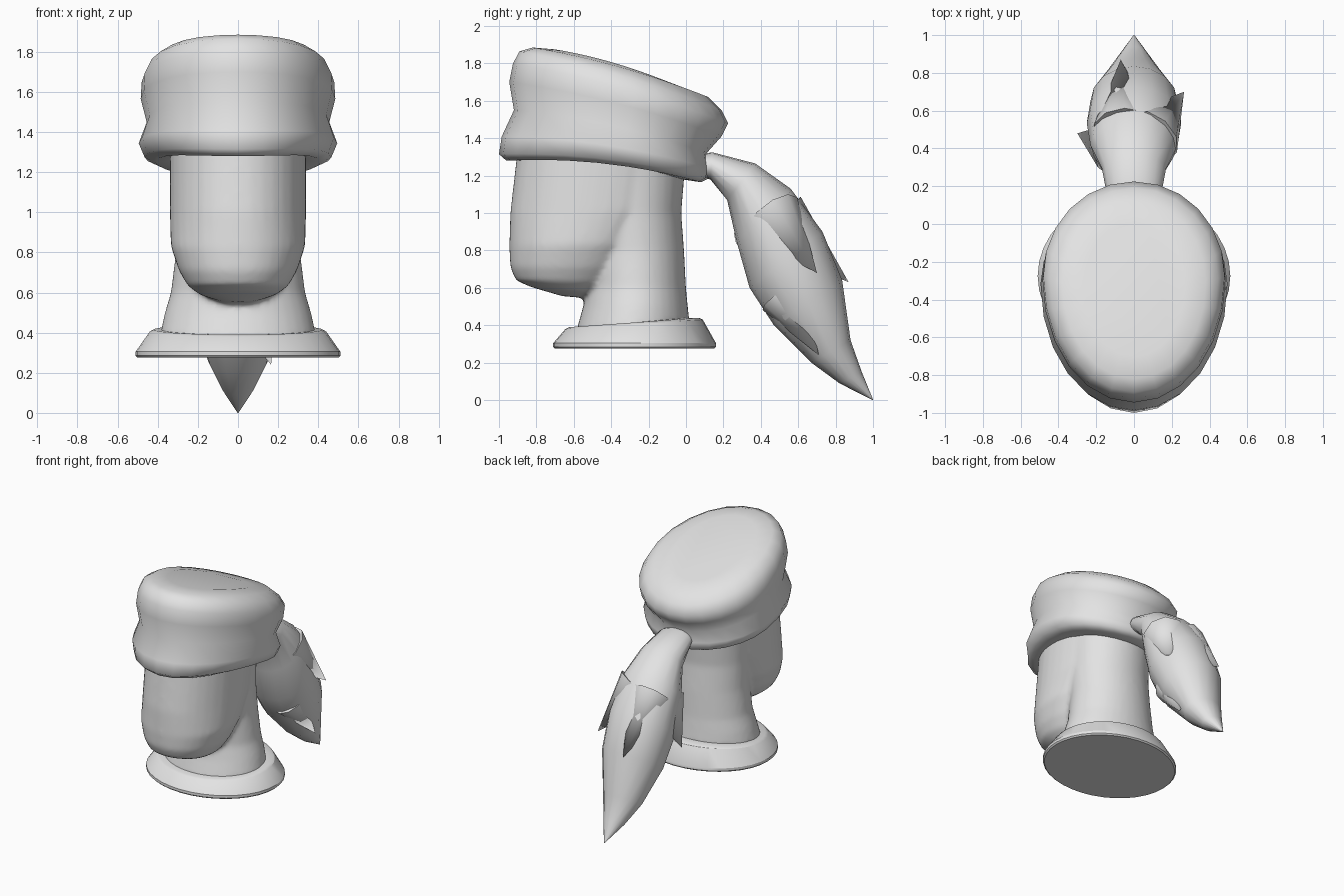
import bpy, bmesh, math
from mathutils import Vector

cube = bpy.data.objects.get("Cube")
if cube:
    bpy.data.objects.remove(cube, do_unlink=True)

grey = bpy.data.materials.new("plain light grey")
grey.use_nodes = True
grey.diffuse_color = (0.77, 0.77, 0.77, 1)
grey.node_tree.nodes["Principled BSDF"].inputs["Base Color"].default_value = grey.diffuse_color


def signed_power(v, p):
    return math.copysign(abs(v) ** p, v)


def loft(bm, rings, sides=28, power=2.0, widest=(0.5, 0.5), bow=(0.0, 0.0)):
    """Rings are (front y, front z, back y, back z, half width), closed by caps.
    widest is the fraction of depth at which the first and last ring are widest,
    bow is how far the middle of the first and last ring is raised."""
    loops = []
    for n, (fy, fz, by, bz, w) in enumerate(rings):
        k = n / (len(rings) - 1)
        mid = widest[0] + (widest[1] - widest[0]) * k
        lift = bow[0] + (bow[1] - bow[0]) * k
        loop = []
        for i in range(sides):
            a = math.tau * i / sides
            s = signed_power(math.sin(a), 2 / power)
            c = signed_power(math.cos(a), 2 / power)
            t = mid + c * ((1 - mid) if c > 0 else mid)
            z = fz + (bz - fz) * t + lift * 4 * t * (1 - t)
            loop.append(bm.verts.new((w * s, fy + (by - fy) * t, z)))
        loops.append(loop)
    for a, b in zip(loops, loops[1:]):
        for i in range(sides):
            j = (i + 1) % sides
            bm.faces.new((a[i], a[j], b[j], b[i]))
    bm.faces.new(loops[0])
    bm.faces.new(loops[-1])


def lock(bm, base, tip, radius):
    """A pointed tuft of hair running from base to tip."""
    base, tip = Vector(base), Vector(tip)
    axis = (tip - base).normalized()
    side = axis.orthogonal().normalized()
    other = axis.cross(side)
    ring = []
    for i in range(10):
        a = math.tau * i / 10
        ring.append(bm.verts.new(base + radius * (side * math.cos(a) + other * math.sin(a))))
    point = bm.verts.new(tip)
    for i in range(10):
        bm.faces.new((ring[i], ring[(i + 1) % 10], point))
    bm.faces.new(ring)


def finish(name, bm, angle):
    bmesh.ops.recalc_face_normals(bm, faces=bm.faces)
    mesh = bpy.data.meshes.new(name)
    bm.to_mesh(mesh)
    bm.free()
    mesh.materials.append(grey)
    obj = bpy.data.objects.new(name, mesh)
    bpy.context.collection.objects.link(obj)
    bpy.ops.object.select_all(action="DESELECT")
    obj.select_set(True)
    bpy.context.view_layer.objects.active = obj
    bpy.ops.object.shade_smooth_by_angle(angle=math.radians(angle))
    return obj


# Oval base with a sloping top
bm = bmesh.new()
loft(bm, [
    (-0.70, 0.275, 0.15, 0.275, 0.50),
    (-0.71, 0.285, 0.16, 0.285, 0.51),
    (-0.71, 0.305, 0.16, 0.305, 0.51),
    (-0.645, 0.38, 0.09, 0.43, 0.44),
    (-0.625, 0.39, 0.07, 0.44, 0.42),
    (-0.56, 0.39, 0.00, 0.44, 0.37),
], sides=36)
finish("base", bm, 30)

# Neck and face, fused into one smooth head
bm = bmesh.new()
loft(bm, [
    (-0.59, 0.36, 0.02, 0.41, 0.39),
    (-0.55, 0.50, 0.01, 0.50, 0.365),
    (-0.53, 0.60, 0.00, 0.60, 0.335),
    (-0.53, 0.80, -0.01, 0.80, 0.31),
    (-0.55, 1.00, -0.025, 1.00, 0.305),
    (-0.60, 1.35, 0.00, 1.30, 0.31),
], sides=36)
loft(bm, [
    (-0.66, 0.555, -0.50, 0.545, 0.07),
    (-0.83, 0.605, -0.44, 0.575, 0.19),
    (-0.91, 0.64, -0.36, 0.625, 0.25),
    (-0.94, 0.71, -0.28, 0.71, 0.295),
    (-0.945, 0.82, -0.19, 0.84, 0.335),
    (-0.94, 1.00, -0.06, 1.02, 0.34),
    (-0.90, 1.35, -0.01, 1.32, 0.34),
], sides=36, power=2.1)
head = finish("head", bm, 180)
remesh = head.modifiers.new("fuse", "REMESH")
remesh.mode = "VOXEL"
remesh.voxel_size = 0.016
remesh.use_smooth_shade = True
relax = head.modifiers.new("relax", "SMOOTH")
relax.factor = 0.5
relax.iterations = 10

# Tilted soft hat with a pinched middle
bm = bmesh.new()
loft(bm, [
    (-0.85, 1.28, -0.02, 1.18, 0.33),
    (-0.96, 1.28, 0.08, 1.165, 0.41),
    (-1.00, 1.315, 0.12, 1.185, 0.465),
    (-0.985, 1.41, 0.125, 1.24, 0.495),
    (-0.92, 1.55, 0.11, 1.32, 0.455),
    (-0.945, 1.70, 0.19, 1.41, 0.485),
    (-0.925, 1.80, 0.225, 1.48, 0.48),
    (-0.89, 1.865, 0.19, 1.55, 0.445),
    (-0.82, 1.885, 0.12, 1.62, 0.38),
    (-0.70, 1.875, 0.00, 1.66, 0.27),
], sides=24, power=2.02, widest=(0.64, 0.53), bow=(0.045, 0.025))
finish("hat", bm, 60)

# Drooping tail of hair with loose locks
bm = bmesh.new()
loft(bm, [
    (0.05, 1.20, 0.05, 1.31, 0.10),
    (0.13, 1.18, 0.14, 1.325, 0.14),
    (0.22, 1.07, 0.37, 1.265, 0.17),
    (0.27, 0.85, 0.56, 1.13, 0.23),
    (0.34, 0.60, 0.73, 0.90, 0.25),
    (0.47, 0.40, 0.835, 0.64, 0.23),
    (0.67, 0.20, 0.88, 0.32, 0.15),
    (0.82, 0.09, 0.94, 0.15, 0.08),
    (0.998, 0.00, 1.00, 0.003, 0.003),
], sides=16)
lock(bm, (0.08, 0.46, 0.98), (0.265, 0.70, 0.68), 0.17)
lock(bm, (0.07, 0.52, 0.55), (0.165, 0.71, 0.24), 0.13)
lock(bm, (-0.09, 0.40, 0.90), (-0.30, 0.48, 0.62), 0.15)
lock(bm, (-0.05, 0.50, 0.96), (-0.07, 0.87, 0.63), 0.17)
finish("hair_tail", bm, 50)
